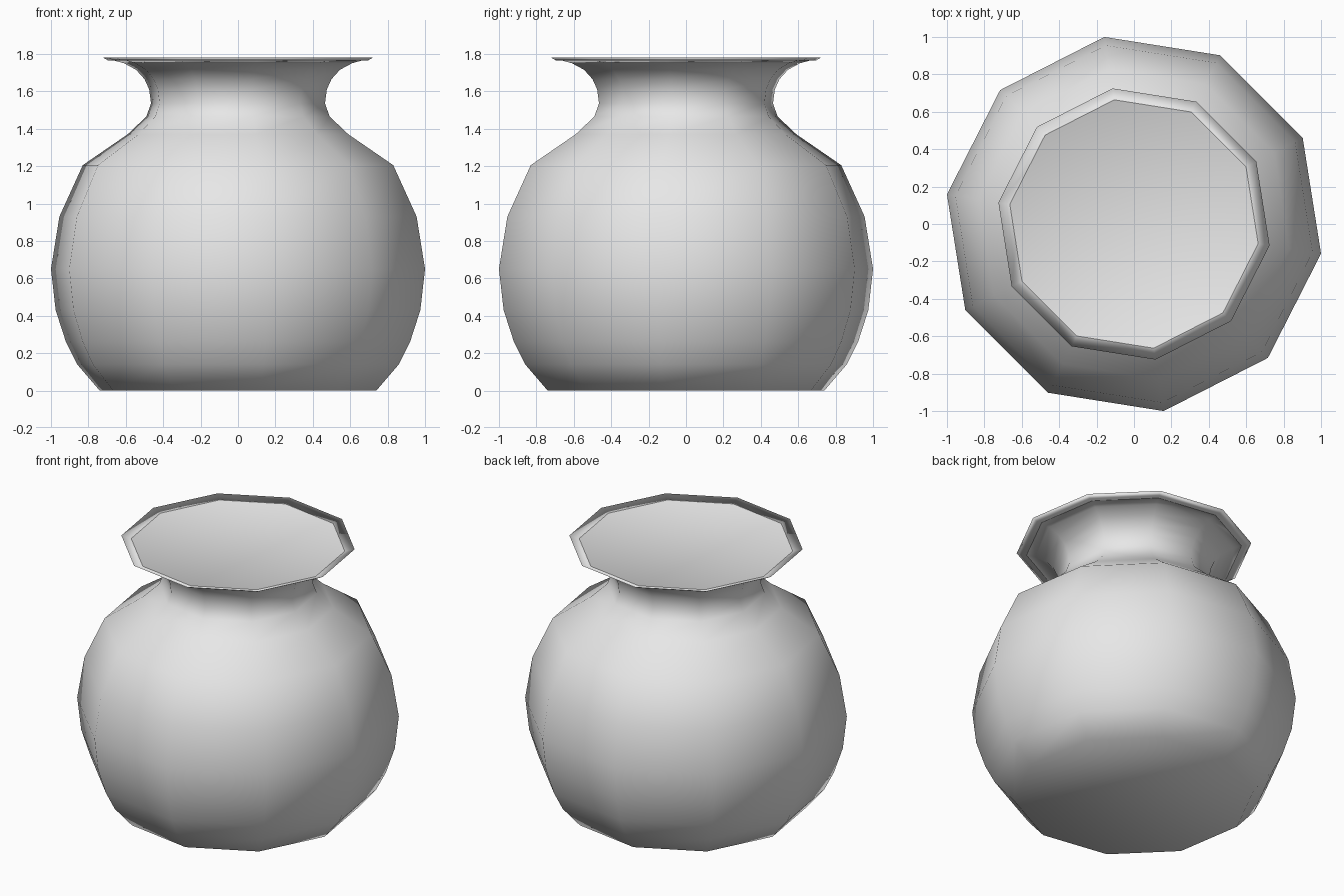
import bpy
import bmesh
from math import cos, sin, radians

if "Cube" in bpy.data.objects:
    bpy.data.objects.remove(bpy.data.objects["Cube"], do_unlink=True)

SIDES = 10
TURN = radians(27)
WIDEN = 1 / cos(radians(9))   # silhouette half-width to corner radius

# Outline from base to lip, then over the lip to the recessed top: (half-width, height)
PROFILE = [
    (0.74, 0.0), (0.86, 0.14), (0.92, 0.26), (0.975, 0.43), (1.0, 0.65),
    (0.955, 0.93), (0.83, 1.205), (0.59, 1.37), (0.49, 1.465), (0.465, 1.535),
    (0.475, 1.61), (0.5, 1.665), (0.545, 1.715), (0.61, 1.75), (0.725, 1.782),
    (0.695, 1.765),
]

# Clay material
clay = bpy.data.materials.new("grey_clay")
clay.use_nodes = True
clay.diffuse_color = (0.8, 0.8, 0.8, 1)
clay.node_tree.nodes["Principled BSDF"].inputs["Base Color"].default_value = (0.8, 0.8, 0.8, 1)


def ring(bm, half_width, height):
    radius = half_width * WIDEN
    angles = [TURN + radians(360) * i / SIDES for i in range(SIDES)]
    return [bm.verts.new((radius * cos(a), radius * sin(a), height)) for a in angles]


# Ten-sided pot: rings joined by quads, closed at the base and the top
bm = bmesh.new()
rings = [ring(bm, w, z) for w, z in PROFILE]
for low, high in zip(rings, rings[1:]):
    for i in range(SIDES):
        j = (i + 1) % SIDES
        bm.faces.new((low[i], low[j], high[j], high[i]))
bm.faces.new(rings[0][::-1])
bm.faces.new(rings[-1])
bmesh.ops.recalc_face_normals(bm, faces=bm.faces)
for face in bm.faces:
    face.smooth = True

mesh = bpy.data.meshes.new("pot")
bm.to_mesh(mesh)
bm.free()
mesh.materials.append(clay)
pot = bpy.data.objects.new("pot", mesh)
bpy.context.collection.objects.link(pot)
